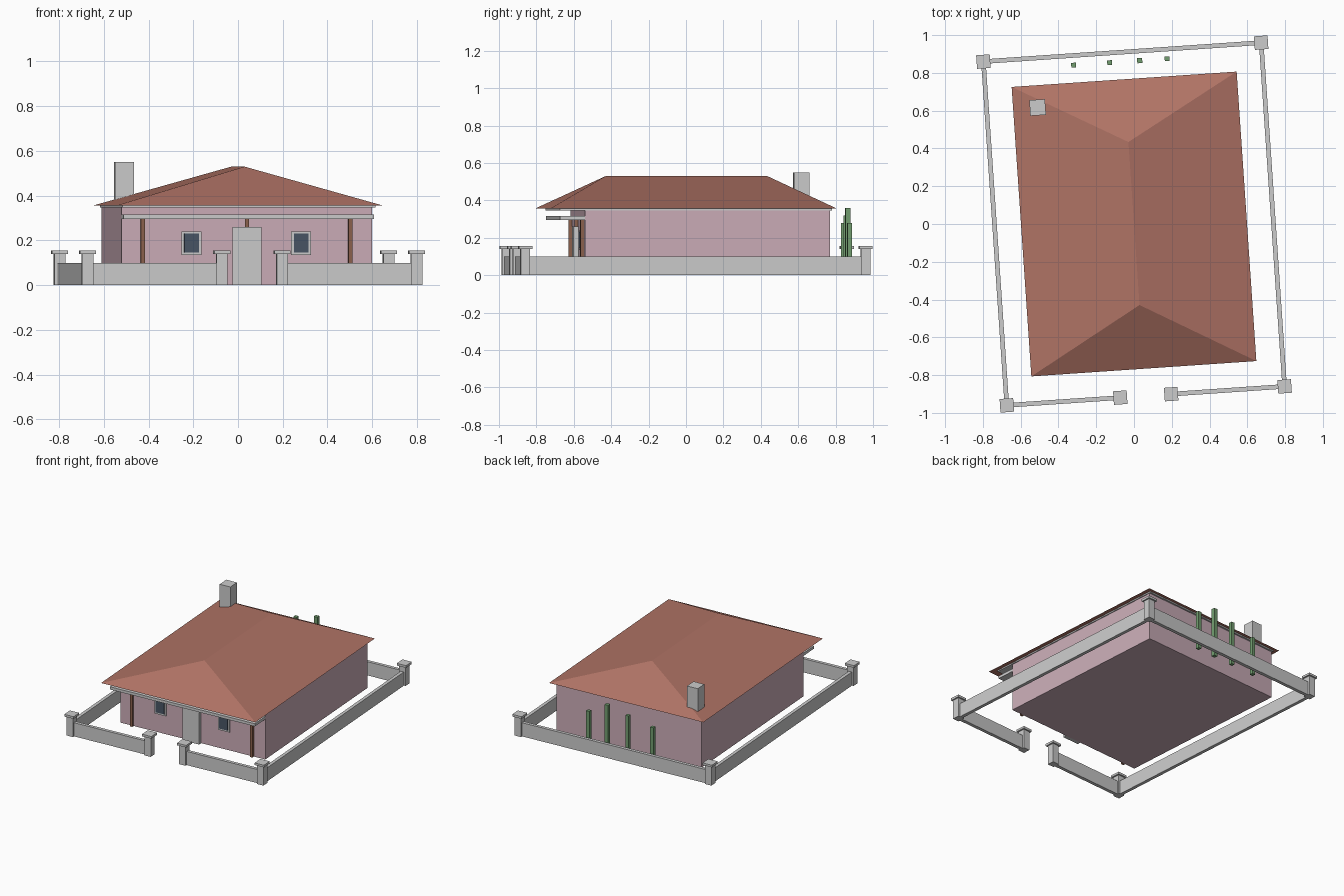
import bpy, bmesh
from math import radians
from mathutils import Matrix, Vector

if "Cube" in bpy.data.objects:
    bpy.data.objects.remove(bpy.data.objects["Cube"])

TURN = Matrix.Rotation(radians(3.9), 4, 'Z')   # whole plot is slightly turned


def material(name, rgb):
    m = bpy.data.materials.new(name)
    m.diffuse_color = (*rgb, 1)
    m.use_nodes = True
    m.node_tree.nodes["Principled BSDF"].inputs["Base Color"].default_value = m.diffuse_color
    return m


PINK = material("pink_plaster", (0.60, 0.42, 0.48))
TILE = material("roof_tile", (0.43, 0.17, 0.13))
WOOD = material("wood", (0.26, 0.12, 0.075))
GLASS = material("glass", (0.065, 0.09, 0.13))
GREEN = material("green", (0.17, 0.34, 0.16))


def finish(name, bm, mat):
    bmesh.ops.recalc_face_normals(bm, faces=bm.faces)
    me = bpy.data.meshes.new(name)
    bm.to_mesh(me)
    bm.free()
    ob = bpy.data.objects.new(name, me)
    bpy.context.collection.objects.link(ob)
    ob.matrix_world = TURN
    if mat:
        me.materials.append(mat)
    return ob


def box(name, x, y, z, mat=None):
    """Box from (min, max) ranges."""
    bm = bmesh.new()
    size = Vector((x[1] - x[0], y[1] - y[0], z[1] - z[0]))
    mid = Vector((sum(x), sum(y), sum(z))) / 2
    bmesh.ops.create_cube(bm, size=1,
                          matrix=Matrix.Translation(mid) @ Matrix.Diagonal((*size, 1)))
    return finish(name, bm, mat)


def pillar(name, x, y, w, z0, z1, mat=None):
    return box(name, (x - w / 2, x + w / 2), (y - w / 2, y + w / 2), (z0, z1), mat)


# House body, ceiling slab and porch slab
box("house_walls", (-0.561, 0.561), (-0.58, 0.733), (0, 0.35), PINK)
box("ceiling_slab", (-0.567, 0.567), (-0.715, 0.745), (0.347, 0.3645))
box("porch_slab", (-0.561, 0.561), (-0.713, -0.58), (0.295, 0.315))

# Hipped roof
bm = bmesh.new()
eave = [bm.verts.new((sx * 0.597, sy * 0.768, 0.356))
        for sx, sy in ((-1, -1), (1, -1), (1, 1), (-1, 1))]
front, back = bm.verts.new((0, -0.43, 0.53)), bm.verts.new((0, 0.435, 0.53))
a, b, c, d = eave
for f in ((a, b, front), (b, c, back, front), (c, d, back), (d, a, front, back), (d, c, b, a)):
    bm.faces.new(f)
finish("hip_roof", bm, TILE)

# Chimney
pillar("chimney", -0.467, 0.65, 0.083, 0.36, 0.55)

# Porch posts, door and windows
for x in (-0.467, 0, 0.463):
    pillar("porch_post", x, -0.589, 0.018, 0, 0.296, WOOD)
box("door", (-0.065, 0.065), (-0.606, -0.58), (0, 0.26))
for x in (-0.248, 0.243):
    box("window_frame", (x - 0.045, x + 0.045), (-0.588, -0.58), (0.135, 0.24))
    box("window_pane", (x - 0.033, x + 0.033), (-0.591, -0.58), (0.147, 0.23), GLASS)

# Perimeter wall
FX, FY, T, G = 0.737, 0.912, 0.012, 0.135
for s in (-1, 1):
    box("side_wall", (s * FX - T, s * FX + T), (-FY, FY), (0, 0.1))
    box("front_wall", tuple(sorted((s * G, s * FX))), (-FY - T, -FY + T), (0, 0.1))
box("rear_wall", (-FX, FX), (FY - T, FY + T), (0, 0.1))

# Capped wall posts at the corners and the gate
for x, y in ((-FX, -FY), (FX, -FY), (FX, FY), (-FX, FY), (-G, -FY), (G, -FY)):
    pillar("wall_post", x, y, 0.05, 0, 0.141)
    pillar("post_cap", x, y, 0.072, 0.14, 0.156)

# Slim green shrubs behind the house
for x, h, w in ((-0.262, 0.28, 0.025), (-0.071, 0.32, 0.025),
                (0.089, 0.36, 0.027), (0.234, 0.28, 0.025)):
    pillar("slim_shrub", x, 0.861, w, 0, h, GREEN)
